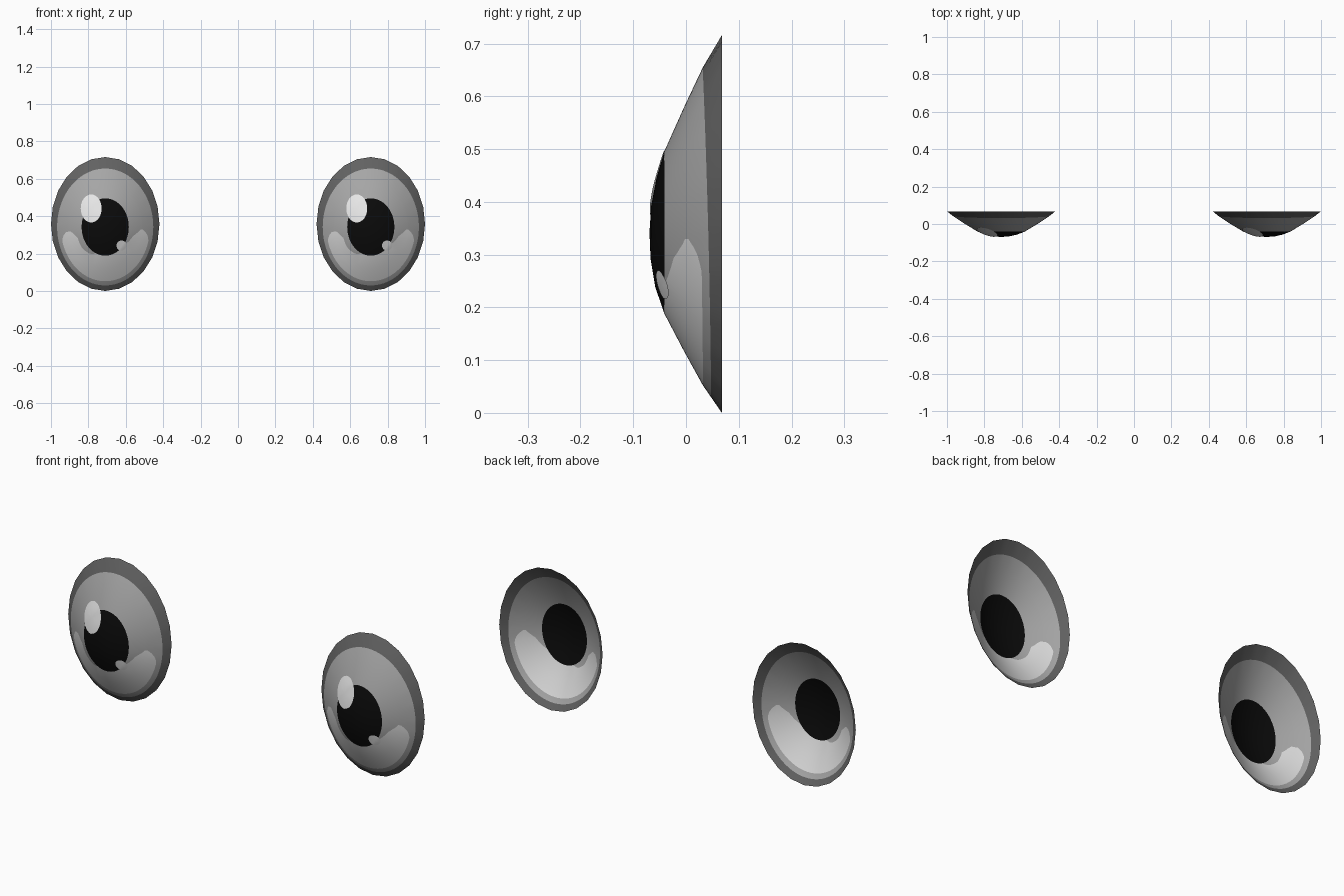
import bpy, bmesh, math

if "Cube" in bpy.data.objects:
    bpy.data.objects.remove(bpy.data.objects["Cube"])

def material(name, v):
    m = bpy.data.materials.new(name)
    m.diffuse_color = (v, v, v, 1)
    m.use_nodes = True
    m.node_tree.nodes["Principled BSDF"].inputs["Base Color"].default_value = m.diffuse_color
    return m

RIM, IRIS, PUPIL, CRESCENT, SHINE = range(5)
MATS = [material("dark grey rim", 0.12), material("mid grey iris", 0.38),
        material("black pupil", 0.003), material("light grey crescent", 0.70),
        material("white shine", 0.88)]

RX, RZ, MID = 0.29, 0.358, 0.342       # dome half sizes, iris centre height
IX, IZ = 0.257, 0.3125                 # iris half sizes
SIDES, COLS = 24, 120
PROFILE = [(0, -0.07), (0.2, -0.065), (0.27, -0.059), (0.44, -0.040),
           (0.82, 0.027), (1, 0.068)]
# crescent edges: (angle, fraction of the iris radius)
INNER = [(185, .74), (188, .69), (198, .60), (217, .60), (236, .555), (247, .491),
         (320, .491), (334, .55), (345, .60), (353, .69), (356, .74)]
OUTER = [(185, .78), (187, .85), (194, .925), (346, .93), (353, .87), (356, .78)]

def lerp(table, x):
    if x <= table[0][0]:
        return table[0][1]
    for (a, b), (c, d) in zip(table, table[1:]):
        if x <= c:
            return b + (d - b) * (x - a) / (c - a)
    return table[-1][1]

def depth(x, z):
    """Dome surface y, with the nose sitting a little below the centre."""
    t = 0.5
    for _ in range(10):
        t = math.hypot(x / RX, (z - 0.33 - 0.028 * t) / RZ)
    return lerp(PROFILE, t)

def finish(bm, name, cx):
    mesh = bpy.data.meshes.new(name)
    bm.to_mesh(mesh)
    bm.free()
    for m in MATS:
        mesh.materials.append(m)
    for p in mesh.polygons:
        p.use_smooth = True
    ob = bpy.data.objects.new(name, mesh)
    ob.location.x = cx
    bpy.context.collection.objects.link(ob)

def skin(bm, tip, rings, mat_of):
    """Fan from the tip, then bridge the rings."""
    n = len(rings[0])
    for i in range(n):
        j = (i + 1) % n
        bm.faces.new((tip, rings[0][i], rings[0][j])).material_index = mat_of(0, i)
        for k in range(len(rings) - 1):
            a, b = rings[k], rings[k + 1]
            bm.faces.new((a[i], b[i], b[j], a[j])).material_index = mat_of(k + 1, i)

def dome(cx, side):
    bm = bmesh.new()
    def vert(x, z):
        return bm.verts.new((x, depth(x, z), z))
    angles = [360 * i / COLS for i in range(COLS)]
    rows = [lambda a: 0.16, lambda a: 0.33, lambda a: 0.49,
            lambda a: lerp(INNER, a),
            lambda a: (lerp(INNER, a) + lerp(OUTER, a)) / 2,
            lambda a: lerp(OUTER, a), lambda a: 1.0]
    rings = [[vert(IX * r(a) * math.cos(math.radians(a)),
                   MID + IZ * r(a) * math.sin(math.radians(a))) for a in angles]
             for r in rows]
    # faceted outer edge
    rim, step = [], 360 / SIDES
    for a in angles:
        f = math.cos(math.pi / SIDES) / math.cos(math.radians(a % step - step / 2))
        rim.append(bm.verts.new((RX * f * math.cos(math.radians(a)), PROFILE[-1][1],
                                 RZ + RZ * f * math.sin(math.radians(a)))))
    rings.append(rim)

    def mat_of(k, i):
        if k < 3:
            return PUPIL
        if k == 7:
            return RIM
        if k in (4, 5) and 185 < angles[i] + 1.5 < 356:
            return CRESCENT
        return IRIS
    skin(bm, vert(0, MID), rings, mat_of)
    finish(bm, side + "_eye_dome", cx)

def spot(cx, name, x, z, rx, rz, mat):
    """Thin oval plate following the dome."""
    bm = bmesh.new()
    def vert(r, a):
        px, pz = x + rx * r * math.cos(a), z + rz * r * math.sin(a)
        return bm.verts.new((px, depth(px, pz) - 0.003, pz))
    rings = [[vert(r, math.tau * i / 32) for i in range(32)] for r in (0.35, 0.7, 1)]
    skin(bm, vert(0, 0), rings, lambda k, i: mat)
    finish(bm, name, cx)

for side, cx in (("left", -0.71), ("right", 0.71)):
    dome(cx, side)
    spot(cx, side + "_large_shine", -0.075, 0.441, 0.056, 0.075, SHINE)
    spot(cx, side + "_small_shine", 0.087, 0.243, 0.027, 0.027, CRESCENT)
